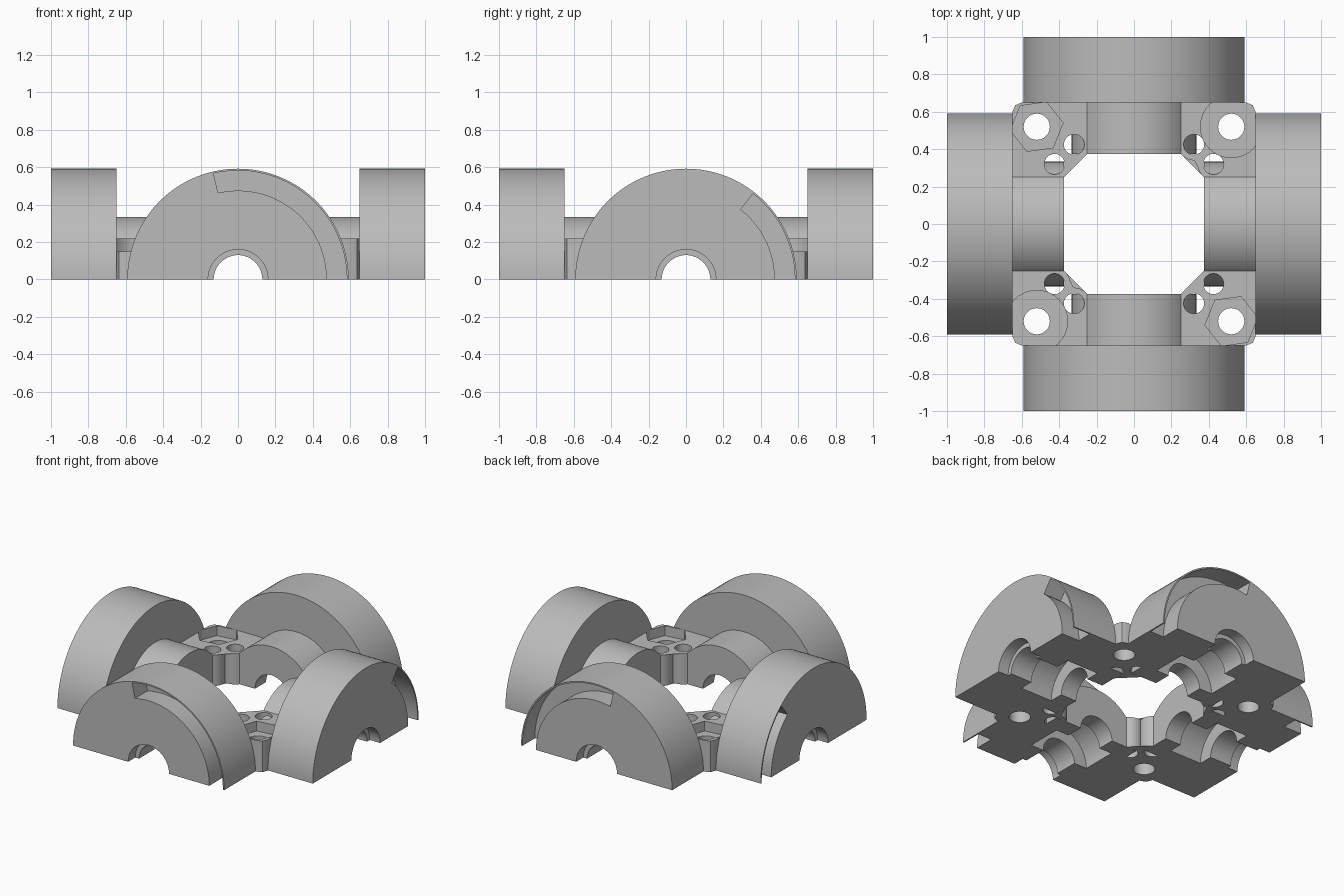
import bpy, bmesh, math
from mathutils import Matrix

if "Cube" in bpy.data.objects:
    bpy.data.objects.remove(bpy.data.objects["Cube"])

grey = bpy.data.materials.new("plain_grey")
grey.diffuse_color = (0.5, 0.5, 0.5, 1)
grey.use_nodes = True
grey.node_tree.nodes["Principled BSDF"].inputs["Base Color"].default_value = grey.diffuse_color


def make(name, bm, cutter=False):
    bmesh.ops.recalc_face_normals(bm, faces=bm.faces)
    me = bpy.data.meshes.new(name)
    bm.to_mesh(me)
    bm.free()
    me.materials.append(grey)
    ob = bpy.data.objects.new(name, me)
    bpy.context.collection.objects.link(ob)
    if cutter:
        ob.hide_render = True
        ob.hide_viewport = True
    return ob


def lathe(profile, a0, a1, steps):
    """Sweep a closed (radius, depth) loop around the y axis, with end caps."""
    bm = bmesh.new()
    rings = []
    for i in range(steps + 1):
        t = math.radians(a0 + (a1 - a0) * i / steps)
        rings.append([bm.verts.new((r * math.cos(t), -d, r * math.sin(t))) for r, d in profile])
    n = len(profile)
    for a, b in zip(rings, rings[1:]):
        for k in range(n):
            bm.faces.new((a[k], a[(k + 1) % n], b[(k + 1) % n], b[k]))
    bm.faces.new(rings[0])
    bm.faces.new(rings[-1])
    return bm


def prism(points, z0, z1):
    bm = bmesh.new()
    lo = [bm.verts.new((x, y, z0)) for x, y in points]
    hi = [bm.verts.new((x, y, z1)) for x, y in points]
    bm.faces.new(lo)
    bm.faces.new(hi)
    n = len(points)
    for k in range(n):
        bm.faces.new((lo[k], lo[(k + 1) % n], hi[(k + 1) % n], hi[k]))
    return bm


def circle(cx, cy, r, n, turn=0.0):
    return [(cx + r * math.cos(turn + math.tau * k / n),
             cy + r * math.sin(turn + math.tau * k / n)) for k in range(n)]


def cut(ob, cutters):
    for c in cutters:
        m = ob.modifiers.new("cut", 'BOOLEAN')
        m.operation = 'DIFFERENCE'
        m.solver = 'EXACT'
        m.object = c


def smooth(ob):
    bpy.ops.object.select_all(action='DESELECT')
    ob.select_set(True)
    bpy.context.view_layer.objects.active = ob
    for m in list(ob.modifiers):
        bpy.ops.object.modifier_apply(modifier=m.name)
    bpy.ops.object.shade_smooth_by_angle(angle=math.radians(30))


# Half-round arm: hub, outer drum, stepped bore and bearing pocket
ARM = [(.13, .375), (.333, .375), (.333, .65), (.592, .65), (.592, 1), (.16, 1),
       (.16, .92), (.13, .92), (.13, .75), (.23, .75), (.23, .5), (.13, .5)]
SLOT = [(.475, .86), (.582, .86), (.582, 1.1), (.475, 1.1)]

turn = Matrix(((0, -1, 0, 0), (1, 0, 0, 0), (0, 0, 1, 0), (0, 0, 0, 1)))
flip_x = Matrix.Diagonal((-1, 1, 1, 1))
flip_y = Matrix.Diagonal((1, -1, 1, 1))
arms = [("front_arm", Matrix.Identity(4), 103), ("back_arm", flip_y, 103),
        ("right_arm", turn, 52), ("left_arm", flip_x @ turn, 52)]

for name, mat, slot_end in arms:
    bm = lathe(ARM, 0, 180, 64)
    bm.transform(mat)
    arm = make(name, bm)
    bm = lathe(SLOT, -6, slot_end, 40)
    bm.transform(mat)
    cut(arm, [make(name + "_slot_cutter", bm, True)])
    smooth(arm)

# Corner blocks with rounded bosses towards the middle opening
boss_a = [(.32 + .085 * math.cos(math.radians(a)), .425 + .085 * math.sin(math.radians(a)))
          for a in range(230, 301, 14)]
boss_b = [(y, x) for x, y in reversed(boss_a)]
outline = ([(.25, .65), (.25, .375)] + boss_a + boss_b +
           [(.375, .25), (.65, .25), (.65, .60), (.635, .635), (.60, .65)])

for sx, sy, side in [(1, 1, "back_right"), (-1, 1, "back_left"),
                     (1, -1, "front_right"), (-1, -1, "front_left")]:
    def place(bm):
        bm.transform(Matrix.Diagonal((sx, sy, 1, 1)))
        return bm
    block = make(side + "_corner", place(prism(outline, 0, .22)))
    # Hexagonal nut seat on one diagonal, round screw seat on the other
    if sx * sy < 0:
        seat = circle(.52, .52, .142, 6, math.radians(-8))
    else:
        seat = circle(.52, .52, .165, 40)
    holes = [prism(seat, .15, .3), prism(circle(.52, .52, .07, 32), -.1, .3),
             prism(circle(.32, .425, .055, 24), -.1, .3),
             prism(circle(.425, .32, .055, 24), -.1, .3)]
    cut(block, [make(side + "_hole_cutter", place(h), True) for h in holes])
    smooth(block)

# Remove the finished helpers
for ob in list(bpy.data.objects):
    if ob.name.split(".")[0].endswith("_cutter"):
        bpy.data.objects.remove(ob)
